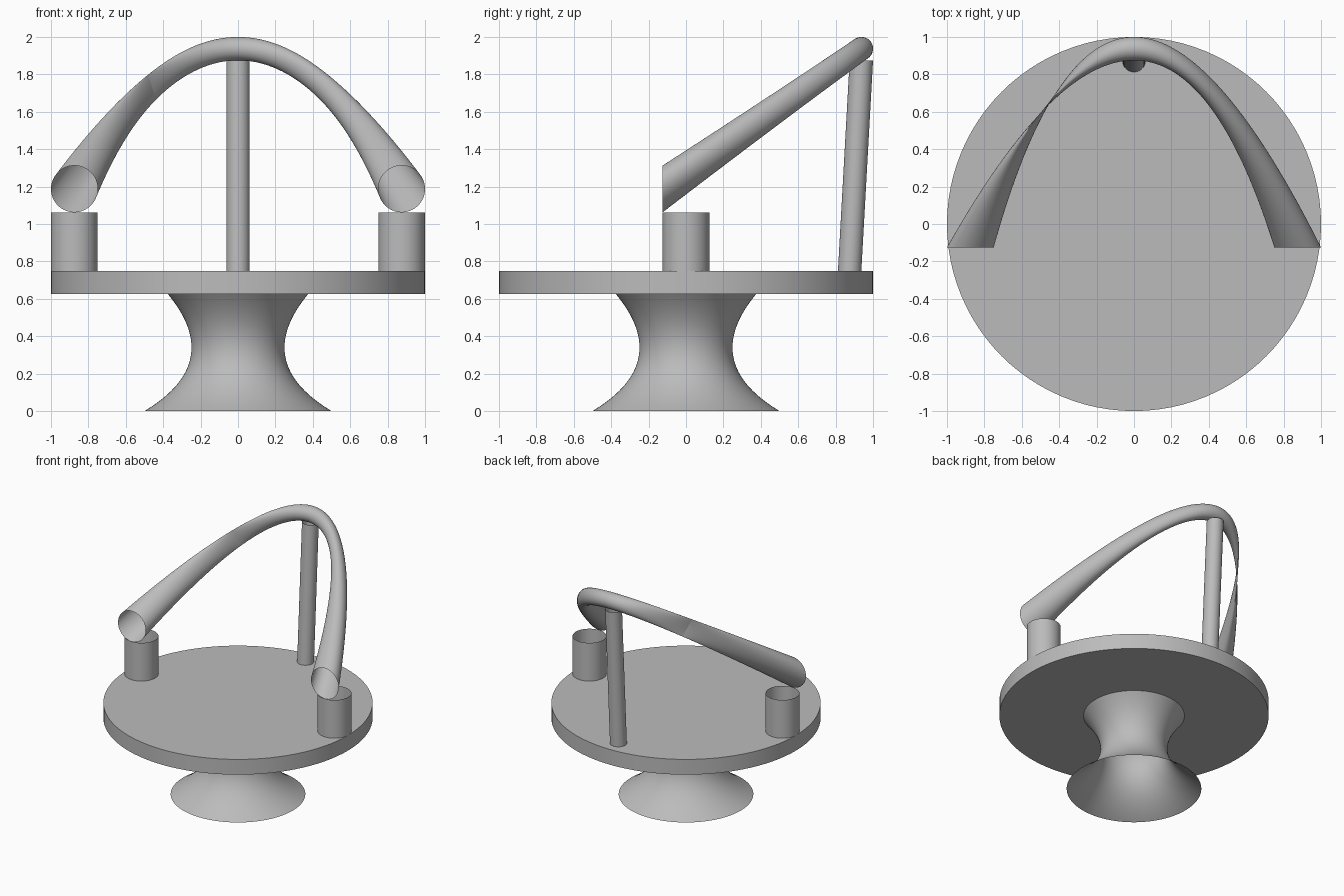
import bpy
import bmesh
from math import cos, sin, tau, radians
from mathutils import Vector

if "Cube" in bpy.data.objects:
    bpy.data.objects.remove(bpy.data.objects["Cube"], do_unlink=True)

SIDES = 96
X, Y, Z = Vector((1, 0, 0)), Vector((0, 1, 0)), Vector((0, 0, 1))

grey = bpy.data.materials.new("plain grey")
grey.use_nodes = True
grey.diffuse_color = (0.5, 0.5, 0.5, 1)
grey.node_tree.nodes["Principled BSDF"].inputs["Base Color"].default_value = (0.5, 0.5, 0.5, 1)


def ring(centre, radius, u=X, v=Y):
    """Circle of points around centre, in the plane of u and v."""
    c = Vector(centre)
    return [c + radius * (cos(tau * k / SIDES) * u + sin(tau * k / SIDES) * v)
            for k in range(SIDES)]


def loft(name, rings, capped=False):
    """Skin a list of rings into one smooth object."""
    bm = bmesh.new()
    rows = [[bm.verts.new(p) for p in r] for r in rings]
    for low, high in zip(rows, rows[1:]):
        for k in range(SIDES):
            n = (k + 1) % SIDES
            bm.faces.new((low[k], low[n], high[n], high[k]))
    if capped:
        bm.faces.new(rows[0][::-1])
        bm.faces.new(rows[-1])
    mesh = bpy.data.meshes.new(name)
    bm.to_mesh(mesh)
    bm.free()
    mesh.materials.append(grey)
    mesh.shade_smooth()
    mesh.set_sharp_from_angle(angle=radians(35))
    obj = bpy.data.objects.new(name, mesh)
    bpy.context.collection.objects.link(obj)
    return obj


def through(a, b, c, t, mid=0.5):
    """Quadratic passing through a, b, c at t = 0, mid, 1."""
    return (a * (t - mid) * (t - 1) / mid
            + b * t * (t - 1) / (mid * (mid - 1))
            + c * t * (t - mid) / (1 - mid))


# Waisted pedestal, hollow and open underneath
steps = [i / 40 for i in range(41)]
loft("pedestal", [ring((0, 0, through(0, 0.3125, 0.625, t, 0.543)),
                       through(0.5, 0.25, 0.375, t, 0.543)) for t in steps])

# Round table plate
loft("disc", [ring((0, 0, 0.625), 1), ring((0, 0, 0.75), 1)], capped=True)

# Open cups at both sides
for side, x in (("left", 0.875), ("right", -0.875)):
    loft(side + "_cup", [ring((x, 0, 0.75), 0.125), ring((x, 0, 1.0625), 0.125)])

# Leaning rear post
loft("rear_post", [ring((0, 0.875, 0.75), 0.0625), ring((0, 0.9375, 1.875), 0.0625)])

# Arched tube: wide upright end circles blended through a narrow top circle
right_end = ring((-0.875, -0.125, 1.1875), 0.125, X, Z)
crown = ring((0, 0.9375, 1.9375), 0.0625, Y, Z)
left_end = ring((0.875, -0.125, 1.1875), 0.125, X, Z)
loft("arch_tube", [[through(a, b, c, i / 96) for a, b, c in zip(right_end, crown, left_end)]
                   for i in range(97)])
